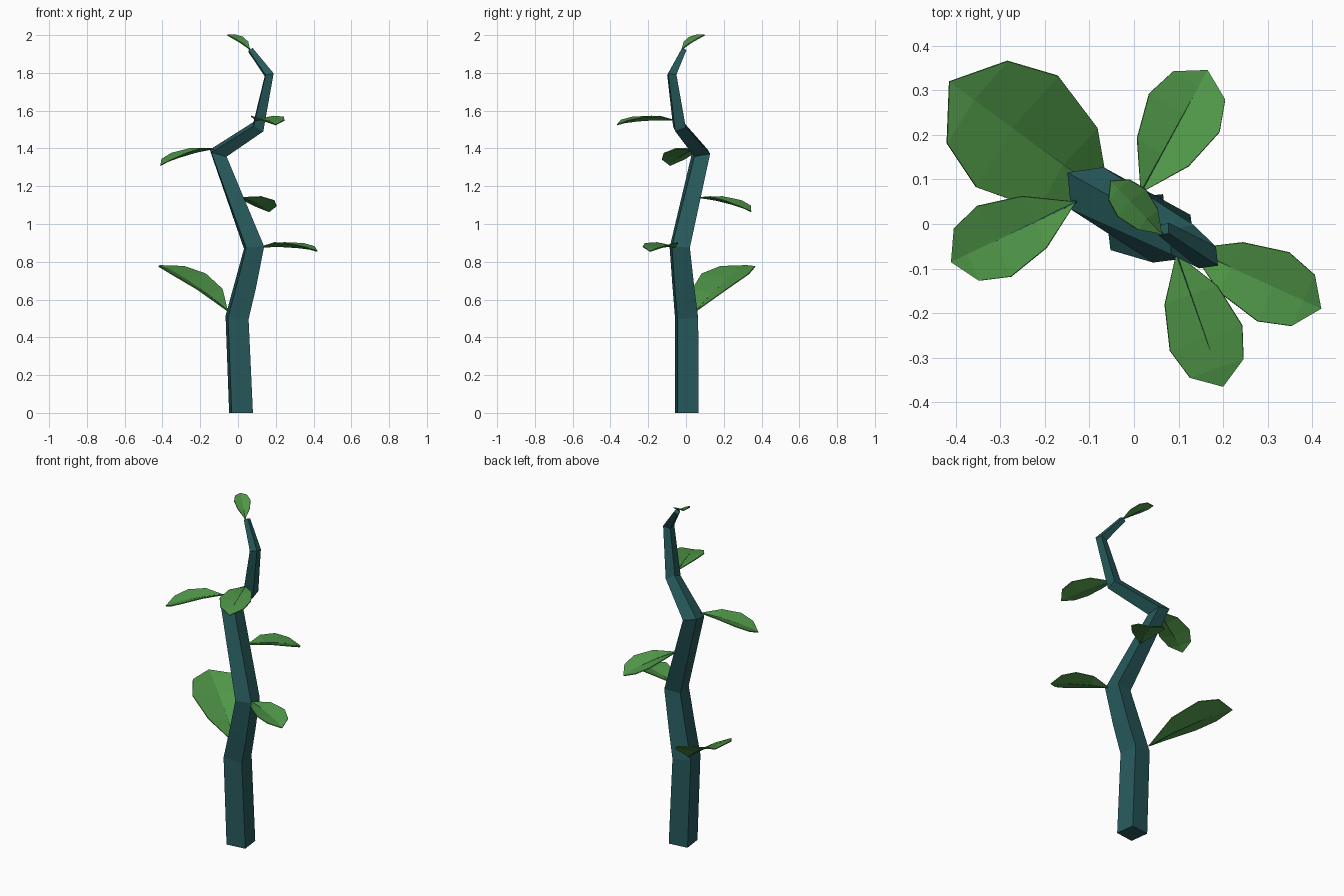
import bpy, bmesh, math
from mathutils import Vector

if "Cube" in bpy.data.objects:
    bpy.data.objects.remove(bpy.data.objects["Cube"])


def material(name, rgb):
    m = bpy.data.materials.new(name)
    m.diffuse_color = (*rgb, 1)
    m.use_nodes = True
    m.node_tree.nodes["Principled BSDF"].inputs["Base Color"].default_value = m.diffuse_color
    return m


STEM = material("dark teal bark", (0.02, 0.10, 0.105))
LEAF = material("leaf green", (0.08, 0.31, 0.065))


def finish(name, bm, mat):
    bmesh.ops.recalc_face_normals(bm, faces=bm.faces)
    me = bpy.data.meshes.new(name)
    bm.to_mesh(me)
    bm.free()
    me.materials.append(mat)
    ob = bpy.data.objects.new(name, me)
    bpy.context.collection.objects.link(ob)
    return ob


def tube(name, path, radii, sides, turn, mat):
    """Faceted tube with rings mitred at each bend."""
    bm = bmesh.new()
    pts = [Vector(p) for p in path]
    rings = []
    up = Vector((0, 0, 1))
    for i, p in enumerate(pts):
        d = Vector()
        if i:
            d += (p - pts[i - 1]).normalized()
        if i < len(pts) - 1:
            d += (pts[i + 1] - p).normalized()
        q = up.rotation_difference(d) if i else up.rotation_difference(up if sides == 4 else d)
        ring = []
        for k in range(sides):
            a = turn + math.tau * k / sides
            ring.append(bm.verts.new(p + q @ Vector((math.cos(a), math.sin(a), 0)) * radii[i]))
        rings.append(ring)
    for a, b in zip(rings, rings[1:]):
        for k in range(sides):
            n = (k + 1) % sides
            bm.faces.new((a[k], a[n], b[n], b[k]))
    bm.faces.new(rings[0])
    bm.faces.new(rings[-1])
    return finish(name, bm, mat)


# Crooked four-sided stem
tube("stem",
     [(0.016, 0.004, 0), (-0.005, 0.003, 0.505), (0.04, -0.015, 0.68), (0.085, -0.033, 0.875),
      (-0.105, 0.08, 1.375), (0.108, -0.035, 1.515), (0.165, -0.075, 1.79), (0.067, -0.012, 1.92)],
     [0.08, 0.078, 0.073, 0.068, 0.06, 0.042, 0.031, 0.018], 4, math.radians(52), STEM)


def leaf(name, base, tip, half):
    """Thin arched blade, slightly folded along its midrib."""
    b, t = Vector(base), Vector(tip)
    axis = t - b
    L = axis.length
    side = axis.cross(Vector((0, 0, 1))).normalized()
    normal = side.cross(axis).normalized()
    # along, width share, edge lift, midrib lift
    stations = [(0.31, 0.73, 0.09, 0.03), (0.63, 1.0, 0.10, 0.035), (0.86, 0.74, 0.065, 0.025)]
    bm = bmesh.new()
    start, end = bm.verts.new(b), bm.verts.new(t)
    rows = []
    for s, w, e, m in stations:
        p = b + axis * s
        rows.append([bm.verts.new(p + side * (k * w * half) + normal * L * (e if k else m))
                     for k in (-1, 0, 1)])
    for k in (0, 1):
        bm.faces.new((start, rows[0][k], rows[0][k + 1]))
        for r, n in zip(rows, rows[1:]):
            bm.faces.new((r[k], n[k], n[k + 1], r[k + 1]))
        bm.faces.new((rows[-1][k], end, rows[-1][k + 1]))
    ob = finish(name, bm, LEAF)
    mod = ob.modifiers.new("thickness", "SOLIDIFY")
    mod.thickness = 0.005
    mod.offset = 0
    # Fine midrib, mostly sunk in the blade
    rib = [b] + [b + axis * s + normal * L * m for s, w, e, m in stations]
    tube(name + "_midrib", rib, [0.005, 0.004, 0.0035, 0.002], 3, 0, STEM)


leaf("leaf_low", (-0.055, 0.055, 0.54), (-0.415, 0.32, 0.78), 0.155)
leaf("leaf_right", (0.125, -0.055, 0.88), (0.42, -0.19, 0.855), 0.085)
leaf("leaf_back", (0.015, 0.07, 1.14), (0.165, 0.345, 1.065), 0.09)
leaf("leaf_left", (-0.13, 0.05, 1.40), (-0.41, -0.085, 1.31), 0.088)
leaf("leaf_front", (0.095, -0.065, 1.55), (0.2, -0.365, 1.525), 0.086)
leaf("leaf_tip", (0.062, -0.022, 1.925), (-0.053, 0.097, 2.0), 0.044)
